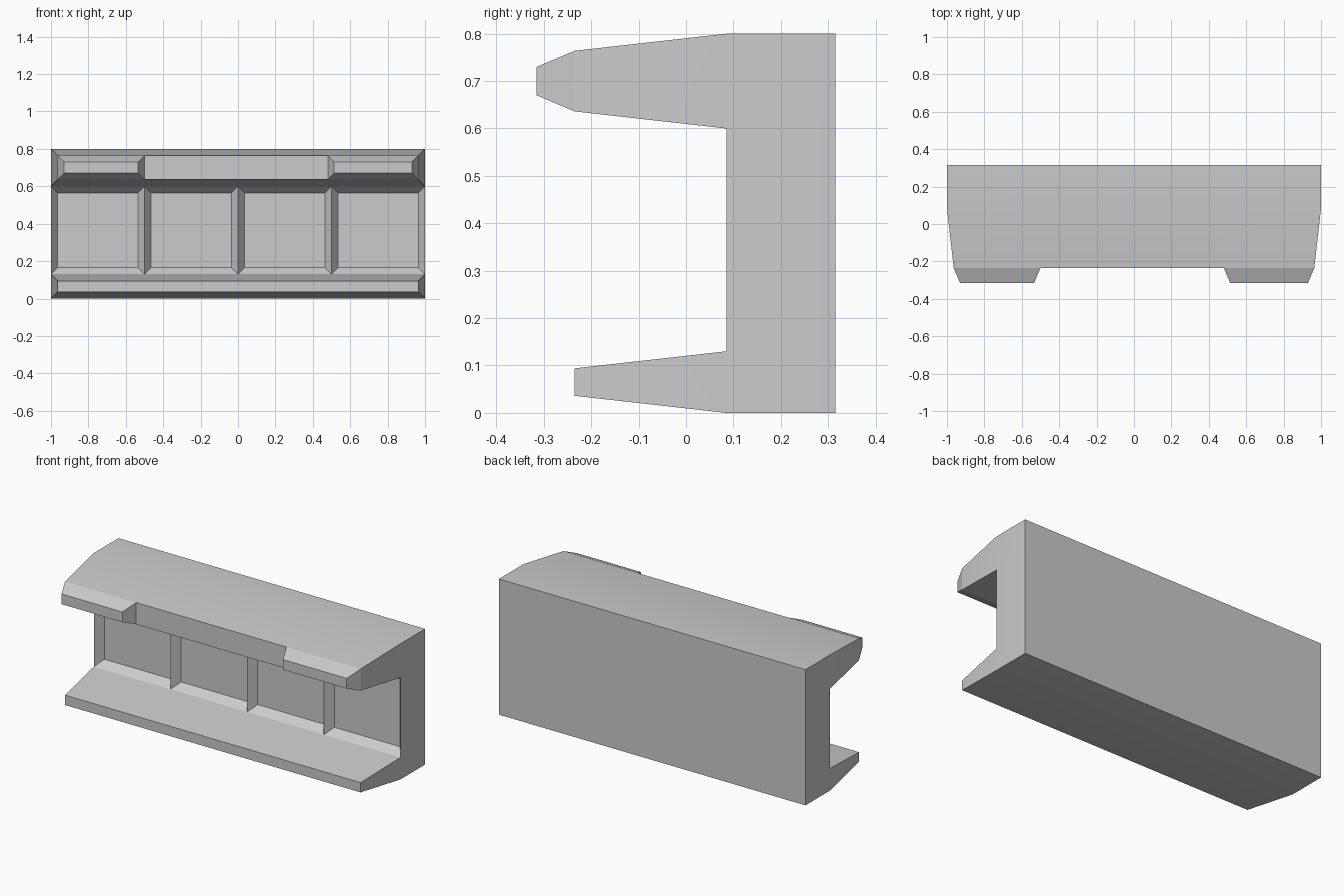
import bpy, bmesh

if "Cube" in bpy.data.objects:
    bpy.data.objects.remove(bpy.data.objects["Cube"])

bm = bmesh.new()


def front_faces(y, z0, z1, test=lambda x: True):
    """Front-facing faces lying at depth y within a height band."""
    bm.normal_update()
    out = []
    for f in bm.faces:
        c = f.calc_center_median()
        if f.normal.y < -0.99 and abs(c.y - y) < 0.01 and z0 < c.z < z1 and test(c.x):
            out.append(f)
    return out


# Back block, cut into four bays and three rows
bmesh.ops.create_cube(bm, size=1)
for v in bm.verts:
    v.co = (v.co.x * 2, 0.2 + v.co.y * 0.23, 0.4 + v.co.z * 0.8)
for co, no in [((x, 0, 0), (1, 0, 0)) for x in (-0.5, 0, 0.5)] + \
              [((0, 0, z), (0, 0, 1)) for z in (0.13, 0.6)]:
    bmesh.ops.bisect_plane(bm, geom=bm.verts[:] + bm.edges[:] + bm.faces[:],
                           plane_co=co, plane_no=no)

# Recessed bays separated by pointed ribs
bmesh.ops.inset_individual(bm, faces=front_faces(0.085, 0.13, 0.6),
                           thickness=0.035, depth=-0.048, use_even_offset=True)

# Tapered lower and upper flanges
for z0, z1 in ((0, 0.13), (0.6, 0.8)):
    faces = front_faces(0.085, z0, z1)
    bmesh.ops.inset_region(bm, faces=faces, thickness=0.036, use_even_offset=True,
                           use_boundary=True)
    for v in {v for f in faces for v in f.verts}:
        v.co.y = -0.235
        if abs(v.co.x - 0.5) < 0.01:
            v.co.x = 0.48

# Bevelled tips at both ends of the upper flange
bmesh.ops.inset_individual(bm, faces=front_faces(-0.235, 0.6, 0.8, lambda x: abs(x) > 0.5),
                           thickness=0.034, depth=0.08, use_even_offset=True)

bmesh.ops.recalc_face_normals(bm, faces=bm.faces[:])
mesh = bpy.data.meshes.new("channel_beam")
bm.to_mesh(mesh)
bm.free()
beam = bpy.data.objects.new("channel_beam", mesh)
bpy.context.collection.objects.link(beam)

# Soften only the shallow bend along the flanges
bpy.context.view_layer.objects.active = beam
beam.select_set(True)
bpy.ops.object.shade_smooth_by_angle(angle=0.2)
